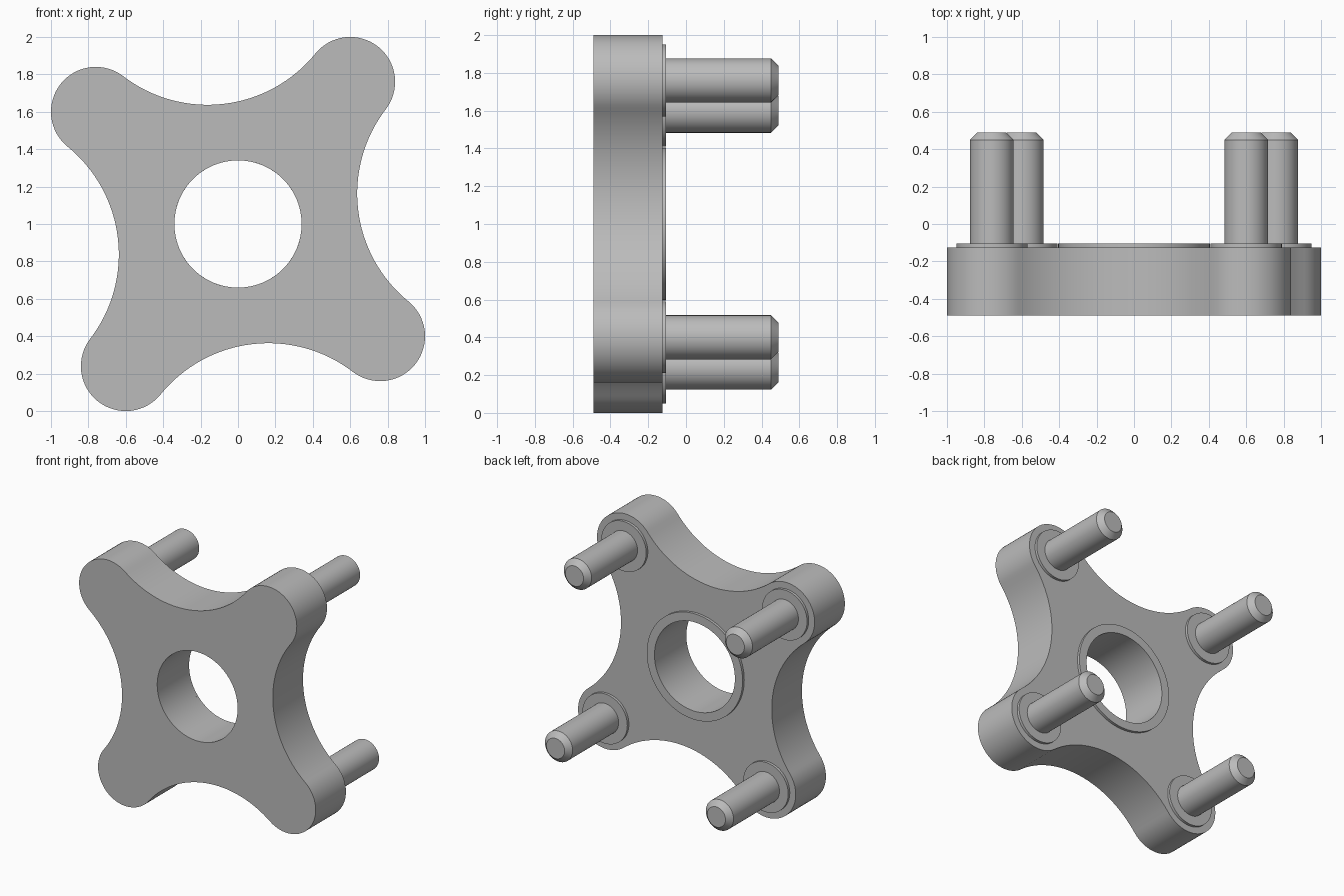
import bpy, bmesh
from math import sin, cos, pi, atan2, hypot
from mathutils import Vector

cube = bpy.data.objects.get("Cube")
if cube:
    bpy.data.objects.remove(cube, do_unlink=True)

grey = bpy.data.materials.new("plain grey")
grey.use_nodes = True
colour = (0.5, 0.5, 0.5, 1)
grey.diffuse_color = colour
grey.node_tree.nodes["Principled BSDF"].inputs["Base Color"].default_value = colour

TIP, TIP_R = Vector((0.6, 0.76)), 0.24
HOLE_R = 0.34
FRONT, BACK, RAISED, PIN_END = -0.49, -0.125, -0.105, 0.49
MID_Z = 1.0


def turn(p, k):
    """Quarter turns about the hub."""
    for _ in range(k):
        p = Vector((-p.y, p.x))
    return p


def finish(name, bm):
    bmesh.ops.recalc_face_normals(bm, faces=bm.faces)
    mesh = bpy.data.meshes.new(name)
    bm.to_mesh(mesh)
    bm.free()
    mesh.materials.append(grey)
    obj = bpy.data.objects.new(name, mesh)
    bpy.context.collection.objects.link(obj)
    bpy.ops.object.select_all(action='DESELECT')
    obj.select_set(True)
    bpy.context.view_layer.objects.active = obj
    bpy.ops.object.shade_smooth_by_angle(angle=pi / 7)


def skin(bm, rings, closed=False):
    """Join successive rings of vertices with quads."""
    n = len(rings[0])
    pairs = list(zip(rings, rings[1:])) + ([(rings[-1], rings[0])] if closed else [])
    for a, b in pairs:
        for i in range(n):
            j = (i + 1) % n
            bm.faces.new((a[i], a[j], b[j], b[i]))


def lathe(name, profile, centre, closed=False, n=64):
    """Turn a (radius, y) profile about an axis along y."""
    bm = bmesh.new()
    rings = [[bm.verts.new((centre.x + r * cos(2 * pi * i / n), y,
                            MID_Z + centre.y + r * sin(2 * pi * i / n)))
              for i in range(n)] for r, y in profile]
    skin(bm, rings, closed)
    if not closed:
        bm.faces.new(rings[0])
        bm.faces.new(rings[-1])
    finish(name, bm)


def arc(c, r, a0, a1, n):
    return [c + r * Vector((cos(a), sin(a)))
            for a in (a0 + (a1 - a0) * i / n for i in range(n))]


# Outline: each round tip flows tangentially into a hollow between the arms
axis = (TIP + turn(TIP, 1)).normalized()
hollow = axis * 1.389
hollow_r = (hollow - TIP).length - TIP_R
to_hollow = hollow - TIP
to_prev = turn(hollow, 3) - TIP
tip_end = atan2(to_hollow.y, to_hollow.x)
tip_start = atan2(to_prev.y, to_prev.x)
from_tip = -to_hollow
to_next = turn(TIP, 1) - hollow
h0 = atan2(from_tip.y, from_tip.x)
h1 = atan2(to_next.y, to_next.x)
if h1 > h0:
    h1 -= 2 * pi
quarter = arc(TIP, TIP_R, tip_start, tip_end, 32) + arc(hollow, hollow_r, h0, h1, 32)
outline = [turn(p, k) for k in range(4) for p in quarter]
hole = [p.normalized() * HOLE_R for p in outline]

# Four-armed plate with a central hole
bm = bmesh.new()
rings = [[bm.verts.new((p.x, y, MID_Z + p.y)) for p in loop]
         for loop, y in ((outline, FRONT), (outline, BACK), (hole, BACK), (hole, FRONT))]
skin(bm, rings, closed=True)
finish("plate", bm)

# Raised rim around the hole
lathe("hole_rim", [(HOLE_R, BACK), (0.405, BACK), (0.405, RAISED), (HOLE_R, RAISED)],
      Vector((0, 0)), closed=True, n=96)

# A collar and a chamfered pin on every arm
arms = ("upper_left", "upper_right", "lower_right", "lower_left")
for k, arm in enumerate(arms):
    c = turn(TIP, k)
    lathe(arm + "_collar", [(0.19, BACK - 0.01), (0.19, RAISED)], c)
    lathe(arm + "_pin", [(0.117, RAISED - 0.01), (0.117, PIN_END - 0.04),
                         (0.077, PIN_END)], c)
